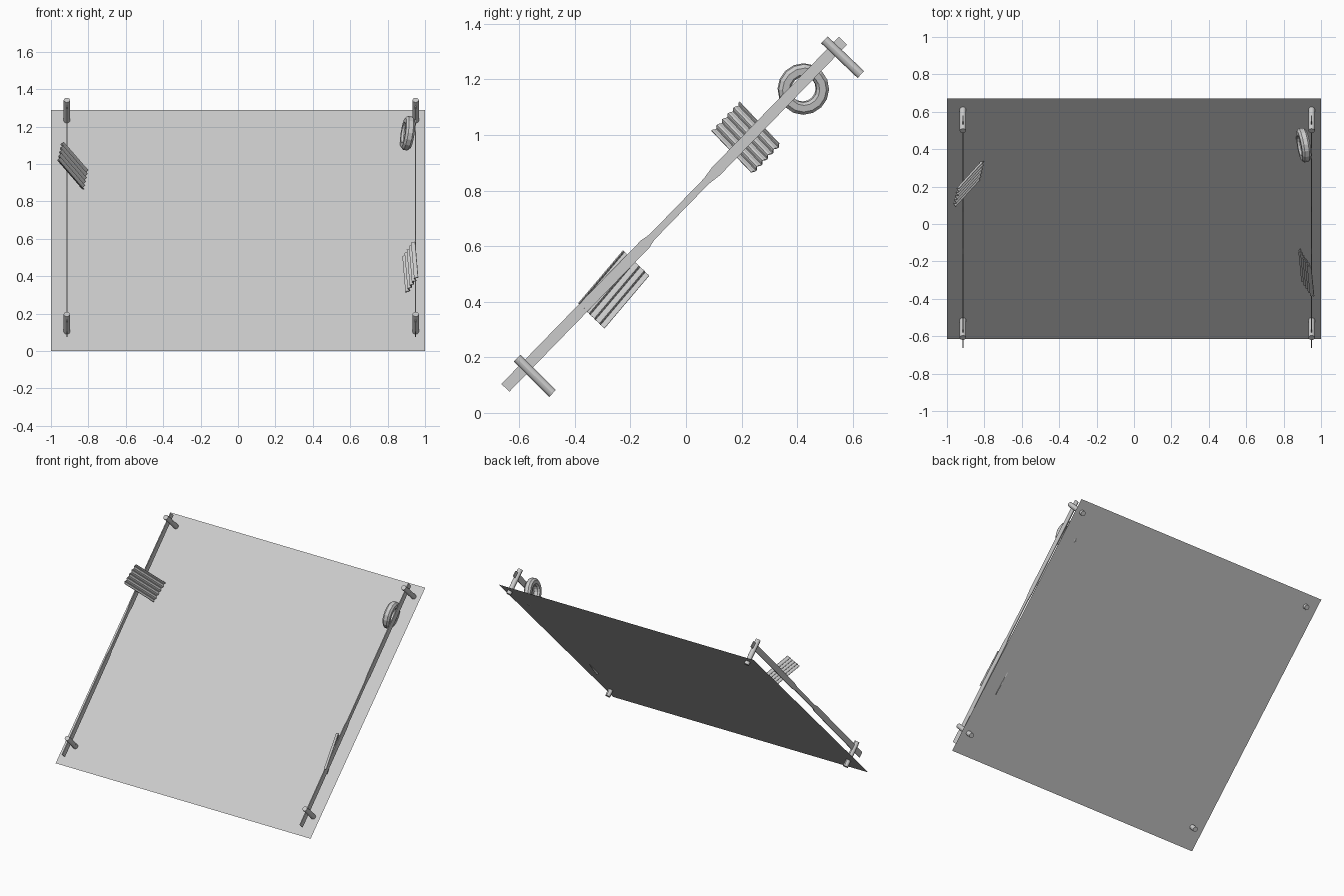
import bpy, bmesh, math
from mathutils import Vector as V

if "Cube" in bpy.data.objects:
    bpy.data.objects.remove(bpy.data.objects["Cube"])


def make(name, verts, faces):
    me = bpy.data.meshes.new(name)
    me.from_pydata([tuple(v) for v in verts], [], faces)
    bm = bmesh.new()
    bm.from_mesh(me)
    bmesh.ops.recalc_face_normals(bm, faces=bm.faces)
    bm.to_mesh(me)
    bm.free()
    ob = bpy.data.objects.new(name, me)
    bpy.context.collection.objects.link(ob)
    return ob


def pin(name, a, b, r):
    a, b = V(a), V(b)
    bpy.ops.mesh.primitive_cylinder_add(vertices=12, radius=r, depth=(b - a).length,
                                        location=(a + b) / 2)
    ob = bpy.context.object
    ob.name = name
    ob.rotation_mode = 'QUATERNION'
    ob.rotation_quaternion = (b - a).to_track_quat('Z', 'Y')
    bpy.ops.object.shade_smooth_by_angle()


def corrugated(name, centre, d, w, waves=5, amp=0.008, seg=6):
    centre, d, w = V(centre), V(d), V(w)
    n = d.cross(w).normalized()
    verts, faces = [], []
    count = waves * seg
    for i in range(count + 1):
        t = i / count
        p = centre + w * (t - 0.5) + n * amp * math.cos(2 * math.pi * waves * t)
        verts += [p - d / 2, p + d / 2]
        if i:
            faces.append((2 * i - 2, 2 * i - 1, 2 * i + 1, 2 * i))
    ob = make(name, verts, faces)
    m = ob.modifiers.new("thickness", 'SOLIDIFY')
    m.thickness = 0.004
    m.offset = 0


# Sloping backing sheet
make("backing_sheet", [(-1, -0.615, 0), (1, -0.615, 0), (1, 0.67, 1.288), (-1, 0.67, 1.288)],
     [(0, 1, 2, 3)])

# Flat hanging straps with a narrower middle, each on two pins
mid = V((0, -0.0425, 0.7145))
along = V((0, 1.215, 1.249)).normalized()
across = V((0, -along.z, along.y))
outline = [(-0.871, .02), (-0.15, .02), (-0.115, .013), (0.165, .013), (0.215, .02), (0.871, .02)]
for side, x in (("left", -0.915), ("right", 0.95)):
    ring = [mid + along * s + across * h for s, h in outline]
    ring += [mid + along * s - across * h for s, h in reversed(outline)]
    k = len(ring)
    verts = [p + V((x + o, 0, 0)) for o in (-0.003, 0.003) for p in ring]
    half = len(outline)
    faces = [(i, (i + 1) % k, (i + 1) % k + k, i + k) for i in range(k)]
    for b in (0, k):
        faces += [(b + i, b + i + 1, b + k - 2 - i, b + k - 1 - i) for i in range(half - 1)]
    make(side + "_strap", verts, faces)
    pin(side + "_upper_pin", (x, 0.498, 1.342), (x, 0.629, 1.217), 0.017)
    pin(side + "_lower_pin", (x, -0.608, 0.197), (x, -0.48, 0.07), 0.017)

# Corrugated pieces
corrugated("left_corrugated_piece", (-0.885, 0.217, 0.99), (0.13, 0.143, -0.15), (0.022, 0.1, 0.104))
corrugated("right_corrugated_piece", (0.919, -0.262, 0.446), (-0.016, 0.161, 0.19), (0.058, -0.093, 0.09))

# Tilted ring: rounded profile of (radius, axial offset) swept around
profile = [(0.047, -0.012), (0.056, -0.024), (0.08, -0.024), (0.092, -0.012),
           (0.092, 0.012), (0.08, 0.024), (0.056, 0.024), (0.047, 0.012)]
sides, k = 16, len(profile)
verts = [(r * math.cos(2 * math.pi * i / sides), r * math.sin(2 * math.pi * i / sides), h)
         for i in range(sides) for r, h in profile]
faces = [(i * k + j, i * k + (j + 1) % k, (i + 1) % sides * k + (j + 1) % k, (i + 1) % sides * k + j)
         for i in range(sides) for j in range(k)]
wheel = make("ring", verts, faces)
wheel.location = (0.907, 0.422, 1.165)
wheel.rotation_mode = 'QUATERNION'
wheel.rotation_quaternion = V((1, 0.17, -0.15)).to_track_quat('Z', 'Y')
